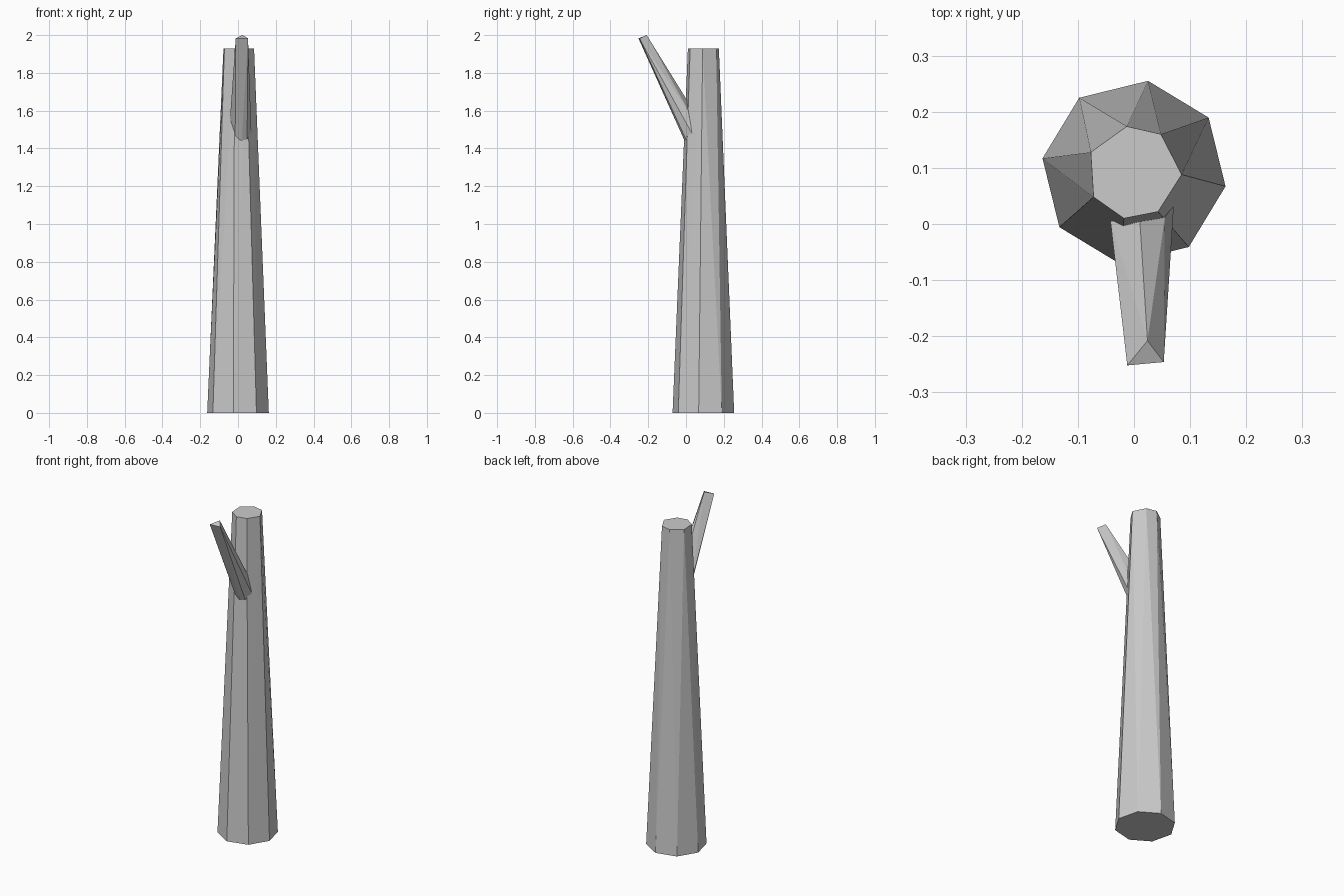
import bpy, bmesh, math

if "Cube" in bpy.data.objects:
    bpy.data.objects.remove(bpy.data.objects["Cube"])


def hull_part(name, points):
    """Faceted convex solid spanning the given section points."""
    bm = bmesh.new()
    for p in points:
        bm.verts.new(p)
    res = bmesh.ops.convex_hull(bm, input=bm.verts[:])
    loose = [v for v in bm.verts if not v.link_faces]
    bmesh.ops.delete(bm, geom=loose, context='VERTS')
    bmesh.ops.dissolve_limit(bm, angle_limit=math.radians(0.5),
                             verts=bm.verts[:], edges=bm.edges[:])
    bmesh.ops.recalc_face_normals(bm, faces=bm.faces[:])
    me = bpy.data.meshes.new(name)
    bm.to_mesh(me)
    bm.free()
    ob = bpy.data.objects.new(name, me)
    bpy.context.collection.objects.link(ob)
    return ob


# Trunk: octagonal foot tapering to an uneven seven-sided cut top
foot = [(0.165 * math.cos(math.radians(81.3 + 45 * i)),
         0.092 + 0.165 * math.sin(math.radians(81.3 + 45 * i)), 0) for i in range(8)]
top_xy = [(-0.013, 0.174), (0.048, 0.160), (0.085, 0.088), (0.043, 0.022),
          (-0.018, 0.010), (-0.072, 0.048), (-0.077, 0.128)]
hull_part("trunk", foot + [(x, y, 1.928) for x, y in top_xy])

# Branch: wide slanted base on the trunk, narrowing to a three-sided tip
base = [(-0.042, 0.005, 1.56), (-0.015, 0.0, 1.452), (0.02, -0.008, 1.442),
        (0.048, 0.0, 1.448), (0.071, 0.034, 1.475), (0.055, 0.012, 1.60),
        (0.01, 0.012, 1.645)]
tip = [(-0.012, -0.252, 1.983), (0.053, -0.246, 1.983), (0.024, -0.208, 2.0)]
hull_part("branch", base + tip)
